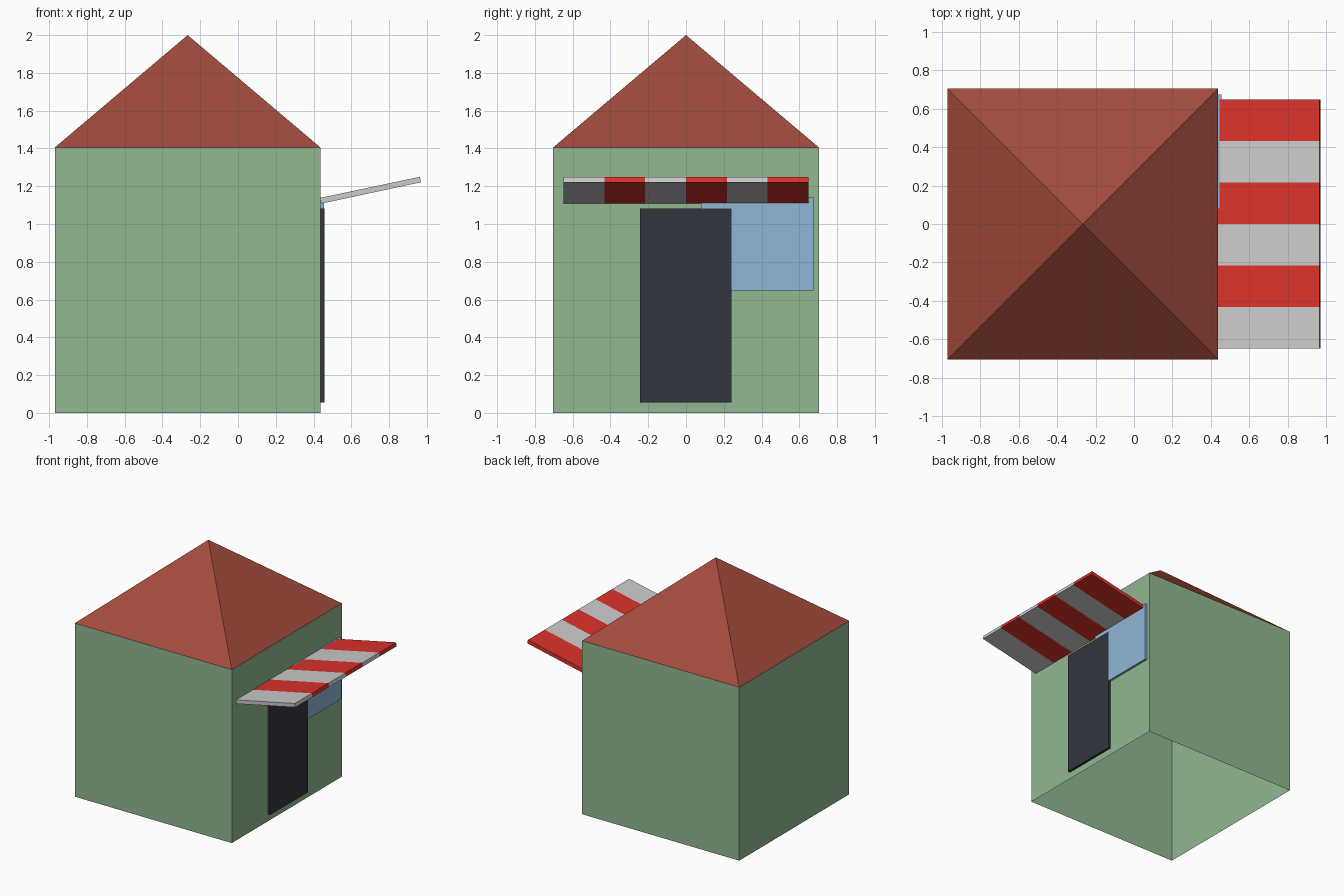
import bpy, bmesh
from mathutils import Vector

if "Cube" in bpy.data.objects:
    bpy.data.objects.remove(bpy.data.objects["Cube"])

X0, X1, H, WALL, APEX = -0.97, 0.437, 0.704, 1.405, 2.0


def mat(name, rgb):
    m = bpy.data.materials.new(name)
    m.diffuse_color = (*rgb, 1)
    m.use_nodes = True
    m.node_tree.nodes["Principled BSDF"].inputs["Base Color"].default_value = m.diffuse_color
    return m


def finish(name, bm, *mats):
    bmesh.ops.recalc_face_normals(bm, faces=bm.faces)
    me = bpy.data.meshes.new(name)
    bm.to_mesh(me)
    bm.free()
    for m in mats:
        me.materials.append(m)
    ob = bpy.data.objects.new(name, me)
    bpy.context.collection.objects.link(ob)
    return ob


def box(name, lo, hi, material):
    bm = bmesh.new()
    bmesh.ops.create_cube(bm, size=1)
    lo, hi = Vector(lo), Vector(hi)
    for v in bm.verts:
        v.co = (lo + hi) / 2 + v.co * (hi - lo)
    return finish(name, bm, material)


green = mat("wall_green", (0.285, 0.48, 0.285))
brick = mat("roof_red", (0.367, 0.07, 0.047))
dark = mat("door_dark", (0.032, 0.036, 0.047))
blue = mat("window_blue", (0.28, 0.476, 0.68))
red = mat("awning_red", (0.72, 0.032, 0.024))
grey = mat("awning_grey", (0.8, 0.8, 0.8))

corners = [(X0, -H), (X1, -H), (X1, H), (X0, H)]

# Walls: open at the bottom, and open under the roof
bm = bmesh.new()
low = [bm.verts.new((x, y, 0)) for x, y in corners]
top = [bm.verts.new((x, y, WALL)) for x, y in corners]
for i in range(4):
    j = (i + 1) % 4
    bm.faces.new((low[i], low[j], top[j], top[i]))
finish("walls", bm, green)

# Pyramid roof shell
bm = bmesh.new()
eave = [bm.verts.new((x, y, WALL)) for x, y in corners]
peak = bm.verts.new(((X0 + X1) / 2, 0, APEX))
for i in range(4):
    bm.faces.new((eave[i], eave[(i + 1) % 4], peak))
finish("roof", bm, brick)

# Door and window panels on the right wall
box("door", (0.434, -0.243, 0.056), (0.457, 0.241, 1.083), dark)
box("window", (0.434, 0.08, 0.648), (0.456, 0.674, 1.14), blue)

# Sloping awning: profile extruded along y, cut into six stripes
Y, STRIPES = 0.648, 6
bm = bmesh.new()
profile = [(0.441, 1.108), (0.969, 1.221), (0.963, 1.25), (0.435, 1.138)]
face = bm.faces.new([bm.verts.new((x, -Y, z)) for x, z in profile])
ext = bmesh.ops.extrude_face_region(bm, geom=[face])
bmesh.ops.translate(bm, vec=(0, 2 * Y, 0),
                    verts=[g for g in ext["geom"] if isinstance(g, bmesh.types.BMVert)])
# Close the near end if the extrusion consumed its starting face
bmesh.ops.holes_fill(bm, edges=[e for e in bm.edges if e.is_boundary], sides=4)
step = 2 * Y / STRIPES
for i in range(1, STRIPES):
    bmesh.ops.bisect_plane(bm, geom=bm.verts[:] + bm.edges[:] + bm.faces[:],
                           plane_co=(0, -Y + i * step, 0), plane_no=(0, 1, 0))
for f in bm.faces:
    y = f.calc_center_median().y
    f.material_index = min(STRIPES - 1, max(0, int((y + Y) / step))) % 2
finish("awning", bm, grey, red)
